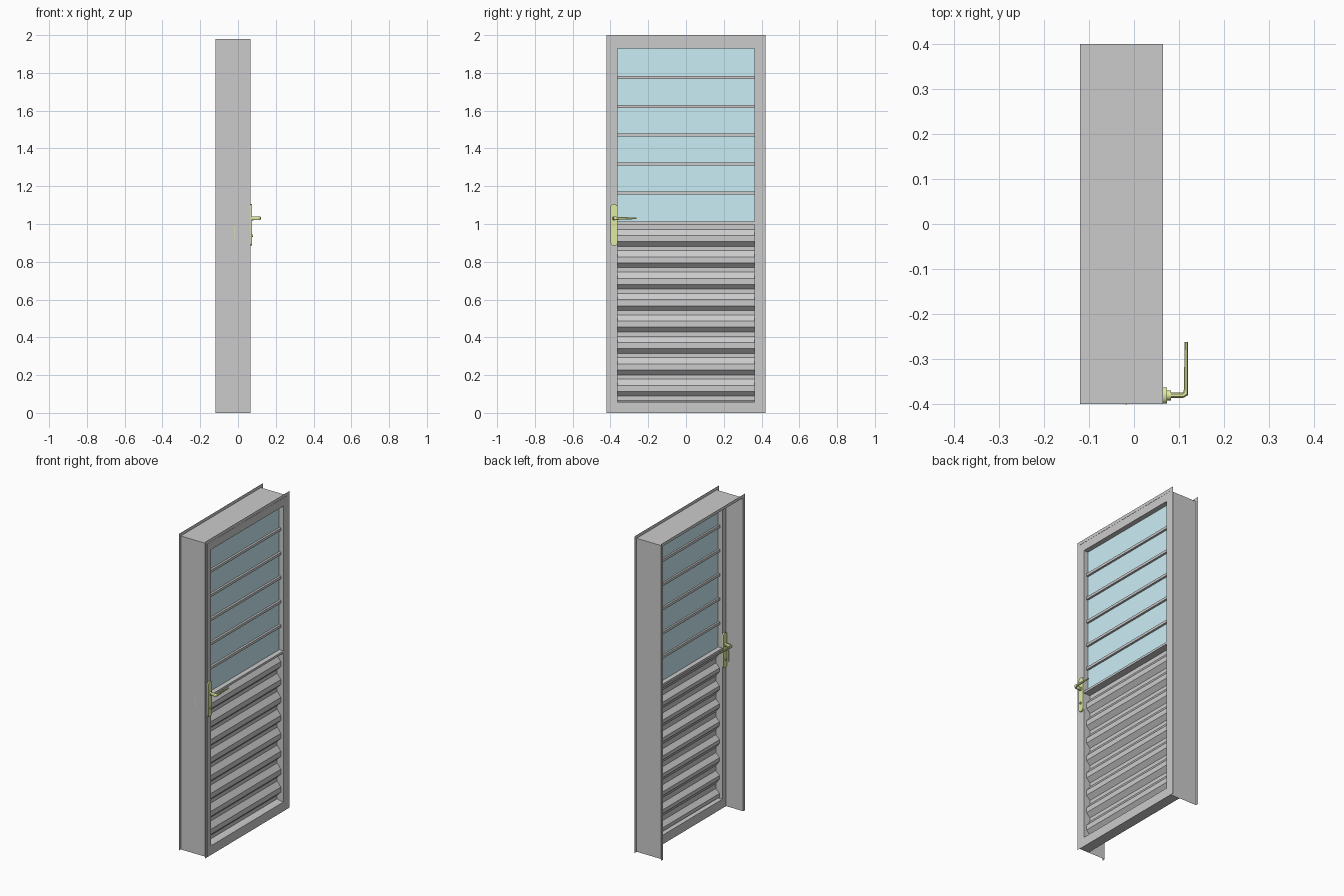
import bpy, bmesh, math
from mathutils import Vector

if "Cube" in bpy.data.objects:
    bpy.data.objects.remove(bpy.data.objects["Cube"])

FRONT, BACK = 0.065, 0.0          # door leaf faces in x
HALF_Y, OPEN_Y = 0.399, 0.363     # leaf half width, opening half width


def material(name, rgb):
    m = bpy.data.materials.new(name)
    m.diffuse_color = (*rgb, 1)
    m.use_nodes = True
    m.node_tree.nodes["Principled BSDF"].inputs["Base Color"].default_value = m.diffuse_color
    return m


BRASS = material("brass", (0.75, 0.82, 0.36))
GLASS = material("glass", (0.6, 0.85, 0.92))


def finish(name, bm, mat=None, fix=True):
    if fix:
        bmesh.ops.recalc_face_normals(bm, faces=bm.faces)
    me = bpy.data.meshes.new(name)
    bm.to_mesh(me)
    bm.free()
    ob = bpy.data.objects.new(name, me)
    bpy.context.collection.objects.link(ob)
    if mat:
        me.materials.append(mat)
    return ob


def add_box(bm, x0, x1, y0, y1, z0, z1):
    vs = bmesh.ops.create_cube(bm, size=1)["verts"]
    for v in vs:
        v.co = Vector((x0 + (v.co.x + .5) * (x1 - x0),
                       y0 + (v.co.y + .5) * (y1 - y0),
                       z0 + (v.co.z + .5) * (z1 - z0)))


def boxes(name, dims, mat=None):
    bm = bmesh.new()
    for d in dims:
        add_box(bm, *d)
    return finish(name, bm, mat)


def loft(name, rings, mat=None, caps=True):
    """Skin equal-length rings of points."""
    bm = bmesh.new()
    vr = [[bm.verts.new(p) for p in r] for r in rings]
    n = len(vr[0])
    for a, b in zip(vr, vr[1:]):
        for i in range(n if caps else n - 1):
            j = (i + 1) % n
            bm.faces.new((a[i], a[j], b[j], b[i]))
    if caps:
        bm.faces.new(vr[0])
        bm.faces.new(vr[-1])
    return finish(name, bm, mat)


# Thin sheet jamb: channel profile with flanges, mitred round three sides
profile = [(-0.12, 0.02), (-0.12, 0), (FRONT, 0), (FRONT, 0.02)]
corners = [(-1, 0), (-1, 1), (1, 1), (1, 0)]
loft("door_jamb", [[(x, s * (0.4 + o), t * (1.98 + o)) for x, o in profile]
                   for s, t in corners], caps=False)

# Door leaf: stiles and rails
leaf = [(BACK, FRONT, min(s * HALF_Y, s * OPEN_Y), max(s * HALF_Y, s * OPEN_Y), 0, 1.979)
        for s in (-1, 1)]
leaf += [(BACK, FRONT, -OPEN_Y, OPEN_Y, z0, z1)
         for z0, z1 in ((0, 0.058), (0.998, 1.012), (1.928, 1.979))]
boxes("door_leaf_frame", leaf)

# Glass pane and glazing bars
boxes("glass_pane", [(0.029, 0.034, -OPEN_Y, OPEN_Y, 1.012, 1.928)], GLASS)
boxes("glazing_bars", [(0.018, 0.047, -OPEN_Y, OPEN_Y, z - .008, z + .008)
                       for z in (1.165 + i * 0.1527 for i in range(5))])

# Corrugated lower panel
wave = [(0.020, 0), (0.020, 0.023), (0.045, 0.056), (0.045, 0.088)]
pts, i = [], 0
while 0.998 - i * 0.1133 > 0.058:
    pts += [(x, max(0.058, 0.995 - dz - i * 0.1133)) for x, dz in wave]
    i += 1
pts = [p for k, p in enumerate(pts) if k == 0 or p[1] < pts[k - 1][1]]
pts[0] = (0.020, 0.998)
loft("corrugated_panel", [[(x, y, z) for x, z in pts] for y in (-OPEN_Y, OPEN_Y)], caps=False)


def disc(x, y, z, r, n=16):
    return [(x, y + r * math.cos(2 * math.pi * k / n), z + r * math.sin(2 * math.pi * k / n))
            for k in range(n)]


# Handle sets on both faces of the door
HY = -0.381
for label, base, s in (("front", FRONT, 1), ("back", BACK, -1)):
    # rounded backplate
    outline = []
    for cz, a0 in ((1.092, 0), (0.898, math.pi)):
        outline += [(HY + 0.018 * math.cos(a0 + k * math.pi / 8),
                     cz + 0.013 * math.sin(a0 + k * math.pi / 8)) for k in range(9)]
    loft(label + "_backplate", [[(base + s * d, y, z) for y, z in outline]
                                for d in (0, 0.008)], BRASS)
    # collar and key cylinder
    loft(label + "_collar", [disc(base + s * d, HY, 1.03, 0.011) for d in (0.007, 0.017)], BRASS)
    loft(label + "_key_cylinder", [disc(base + s * d, HY, z, 0.007)
                                   for d, z in ((0.007, 0.938), (0.014, 0.938))], BRASS)
    # bent lever: (distance out, y, width direction, half width, half height)
    path = [(0.010, HY, (0, 1), .006, .010), (0.044, HY, (0, 1), .006, .010),
            (0.050, HY + .005, (-.7, .7), .007, .010), (0.051, HY + .014, (-1, 0), .0045, .008),
            (0.051, -0.262, (-1, 0), .004, .004)]
    rings = []
    for d, y, (wx, wy), w, h in path:
        rings.append([(base + s * (d + a * w * wx), y + a * w * wy, 1.03 + b * h)
                      for a, b in ((-1, -.5), (-.5, -1), (.5, -1), (1, -.5),
                                   (1, .5), (.5, 1), (-.5, 1), (-1, .5))])
    loft(label + "_lever", rings, BRASS)

# Lock strike just showing on the jamb side
boxes("lock_strike", [(-0.019, -0.016, -0.4008, -0.398, 0.92, 0.99)], BRASS)

# Smooth the round handle parts, keeping edges sharp
bpy.ops.object.select_all(action='DESELECT')
for ob in bpy.context.collection.objects:
    if ob.name.endswith(("collar", "cylinder", "backplate")):
        ob.select_set(True)
        bpy.context.view_layer.objects.active = ob
bpy.ops.object.shade_smooth_by_angle(angle=math.radians(35))
